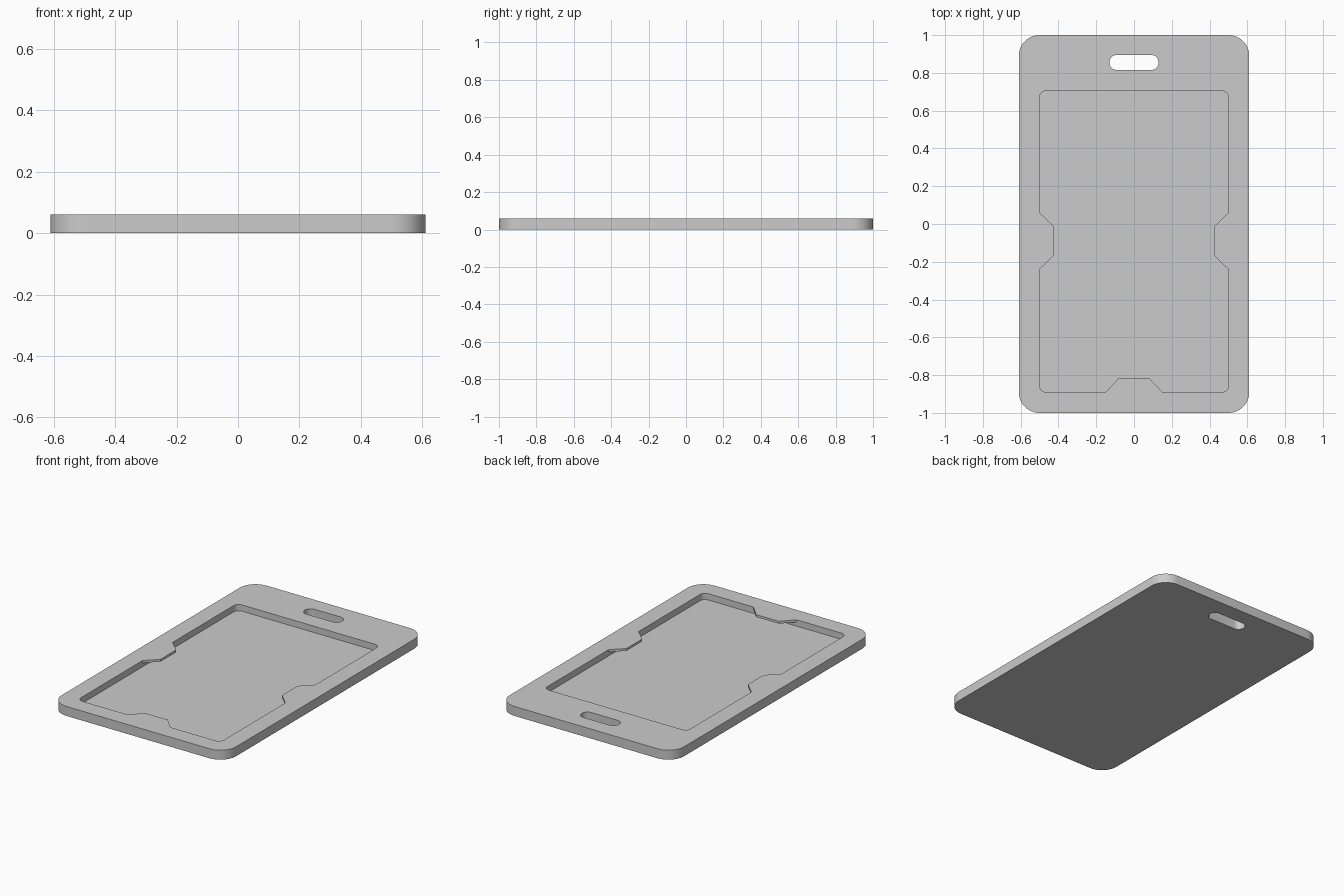
import bpy, bmesh
from math import radians, sin, cos

if "Cube" in bpy.data.objects:
    bpy.data.objects.remove(bpy.data.objects["Cube"], do_unlink=True)

grey = bpy.data.materials.new("grey_plastic")
grey.use_nodes = True
grey.diffuse_color = (0.6, 0.6, 0.6, 1)
grey.node_tree.nodes["Principled BSDF"].inputs["Base Color"].default_value = (0.6, 0.6, 0.6, 1)


def rounded(hx, y0, y1, r, steps, bottom=(), right=(), left=()):
    """Counter-clockwise rounded rectangle with optional extra points on three sides."""
    def corner(cx, cy, start):
        return [(cx + r * cos(radians(start + 90 * i / steps)),
                 cy + r * sin(radians(start + 90 * i / steps))) for i in range(steps + 1)]
    return (corner(-hx + r, y0 + r, 180) + list(bottom) +
            corner(hx - r, y0 + r, 270) + list(right) +
            corner(hx - r, y1 - r, 0) +
            corner(-hx + r, y1 - r, 90) + list(left))


def prism(name, outline, z0, z1):
    """Solid with the given outline between two heights."""
    bm = bmesh.new()
    low = [bm.verts.new((x, y, z0)) for x, y in outline]
    high = [bm.verts.new((x, y, z1)) for x, y in outline]
    bm.faces.new(low[::-1])
    bm.faces.new(high)
    n = len(outline)
    for i in range(n):
        j = (i + 1) % n
        bm.faces.new((low[i], low[j], high[j], high[i]))
    mesh = bpy.data.meshes.new(name)
    bm.to_mesh(mesh)
    bm.free()
    mesh.materials.append(grey)
    obj = bpy.data.objects.new(name, mesh)
    bpy.context.collection.objects.link(obj)
    return obj


def cut(target, cutter):
    """Subtract the cutter and remove it."""
    cutter.hide_render = True
    mod = target.modifiers.new("cut", "BOOLEAN")
    mod.operation = "DIFFERENCE"
    mod.solver = "EXACT"
    mod.object = cutter
    bpy.context.view_layer.objects.active = target
    bpy.ops.object.modifier_apply(modifier=mod.name)
    bpy.data.objects.remove(cutter, do_unlink=True)


THICK, FLOOR, LIP = 0.06, 0.02, 0.045
HX, Y0, Y1 = 0.5, -0.89, 0.705

# Badge body
holder = prism("badge_holder", rounded(0.61, -1, 1, 0.11, 12), 0, THICK)

# Strap slot
cut(holder, prism("slot_cutter", rounded(0.13, 0.815, 0.895, 0.039, 8), -0.1, 0.2))

# Pocket opening, narrowed by three retaining tabs
right = [(HX, -0.24), (0.425, -0.168), (0.425, -0.012), (HX, 0.06)]
left = [(-x, y) for x, y in reversed(right)]
bottom = [(-0.15, Y0), (-0.08, -0.815), (0.08, -0.815), (0.15, Y0)]
opening = rounded(HX, Y0, Y1, 0.035, 5, bottom, right, left)
cut(holder, prism("opening_cutter", opening, FLOOR, 0.2))

# Full pocket beneath the thin tabs
cut(holder, prism("pocket_cutter", rounded(HX, Y0, Y1, 0.035, 5), FLOOR, LIP))

bpy.ops.object.select_all(action="DESELECT")
holder.select_set(True)
bpy.context.view_layer.objects.active = holder
bpy.ops.object.shade_smooth_by_angle(angle=radians(30))
